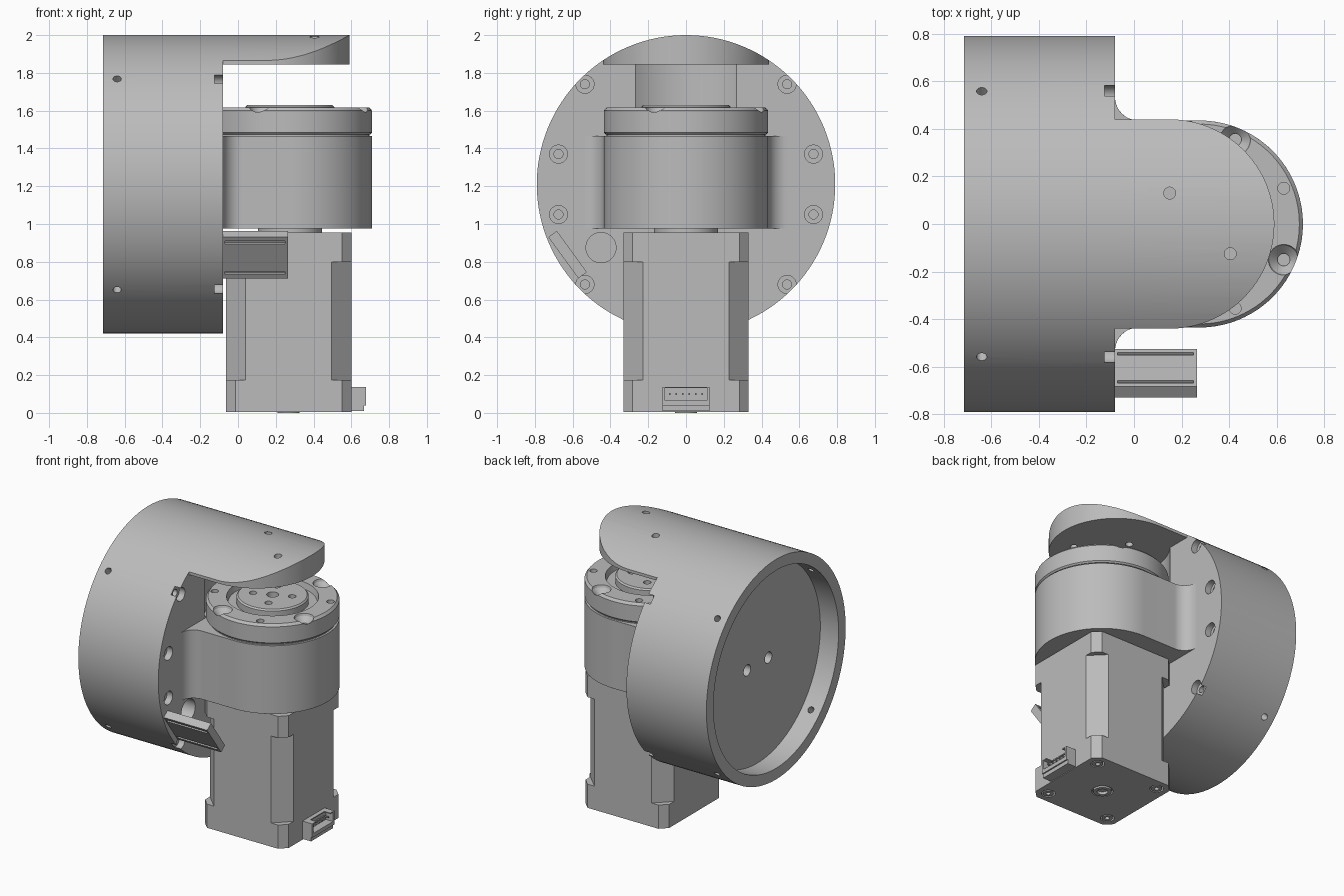
import bpy, bmesh, math
from mathutils import Vector, Matrix

old = bpy.data.objects.get("Cube")
if old:
    bpy.data.objects.remove(old, do_unlink=True)

GREY = 0.5
mat = bpy.data.materials.new("machined grey")
mat.use_nodes = True
mat.diffuse_color = (GREY, GREY, GREY, 1)
mat.node_tree.nodes["Principled BSDF"].inputs["Base Color"].default_value = (GREY, GREY, GREY, 1)

AX = 0.275          # vertical axis of gearbox and motor
HZ = 1.21           # height of the housing axis
R = 0.79            # housing radius


def finish(name, bm):
    bmesh.ops.recalc_face_normals(bm, faces=bm.faces)
    me = bpy.data.meshes.new(name)
    bm.to_mesh(me)
    bm.free()
    me.materials.append(mat)
    ob = bpy.data.objects.new(name, me)
    bpy.context.collection.objects.link(ob)
    return ob


def lathe(name, profile, origin=(0, 0, 0), axis=(0, 0, 1), steps=64):
    """Closed solid from (radius, distance) points turned about an axis."""
    bm = bmesh.new()
    turn = Vector((0, 0, 1)).rotation_difference(Vector(axis)).to_matrix().to_4x4()
    place = Matrix.Translation(origin) @ turn
    rings = []
    for r, h in profile:
        rings.append([bm.verts.new(place @ Vector((r * math.cos(a), r * math.sin(a), h)))
                      for a in (math.tau * i / steps for i in range(steps))])
    for low, high in zip(rings, rings[1:]):
        for i in range(steps):
            j = (i + 1) % steps
            bm.faces.new((low[i], low[j], high[j], high[i]))
    bm.faces.new(rings[0])
    bm.faces.new(rings[-1])
    return finish(name, bm)


def prism(name, outline, z0, z1):
    bm = bmesh.new()
    face = bm.faces.new([bm.verts.new((x, y, z0)) for x, y in outline])
    top = bmesh.ops.extrude_face_region(bm, geom=[face])["geom"]
    bmesh.ops.translate(bm, vec=(0, 0, z1 - z0),
                        verts=[v for v in top if isinstance(v, bmesh.types.BMVert)])
    return finish(name, bm)


def box(name, centre, size, tilt=0):
    bm = bmesh.new()
    m = Matrix.Translation(centre) @ Matrix.Rotation(tilt, 4, 'X') @ Matrix.Diagonal((*size, 1))
    bmesh.ops.create_cube(bm, size=1, matrix=m)
    return finish(name, bm)


def boolean(ob, tools, mode='DIFFERENCE'):
    for tool in tools:
        tool.hide_render = True
        mod = ob.modifiers.new("cut", 'BOOLEAN')
        mod.operation, mod.solver, mod.object = mode, 'EXACT', tool
        bpy.context.view_layer.objects.active = ob
        bpy.ops.object.modifier_apply(modifier=mod.name)
        bpy.data.objects.remove(tool, do_unlink=True)


def hole(origin, axis, radius, depth, start=-0.02):
    return lathe("cutter", [(radius, start), (radius, depth)], origin, axis, 24)


def arc(cx, cy, r, a0, a1, n=32):
    return [(cx + r * math.cos(math.radians(a0 + (a1 - a0) * i / n)),
             cy + r * math.sin(math.radians(a0 + (a1 - a0) * i / n))) for i in range(n + 1)]


# Round housing, open at the back
housing = lathe("housing", [(R, -0.715), (R, -0.08)], (0, 0, HZ), (1, 0, 0), 128)
cuts = [lathe("cutter", [(0.71, -0.8), (0.71, -0.57)], (0, 0, HZ), (1, 0, 0), 128),
        lathe("cutter", [(0.445, 1.475), (0.445, 1.845)], (AX, 0, 0)),
        hole((-0.08, -0.45, 0.875), (-1, 0, 0), 0.08, 0.2)]
for side in (-1, 1):
    cuts.append(hole((-0.57, side * 0.12, HZ), (1, 0, 0), 0.04, 0.12))
    for up in (-1, 1):
        # radial rim screws and counterbored face screws
        cuts.append(hole((-0.64, side * 0.48, HZ + up * 0.48), (0, side, up), 0.022, 0.2))
        for y, dz in ((0.535, 0.53), (0.675, 0.16)):
            p = (-0.08, side * y, HZ + up * dz)
            cuts.append(hole(p, (-1, 0, 0), 0.048, 0.045))
            cuts.append(hole(p, (-1, 0, 0), 0.024, 0.14))
boolean(housing, cuts)

# Overhanging visor: the cylinder wall trimmed to a rounded tongue
visor = lathe("visor", [(R, -0.085), (R, 0.7)], (0, 0, HZ), (1, 0, 0), 128)
tongue = prism("cutter", [(-0.0801, -0.44)] + arc(0.15, 0, 0.44, -90, 90, 48) + [(-0.0801, 0.44)], 1.845, 2.1)
boolean(visor, [tongue], 'INTERSECT')
boolean(visor, [hole((x, y, 2.02), (0, 0, -1), 0.025, 0.3)
                for x, y in ((0.15, 0.13), (0.405, -0.125))])

# Gearbox body with concave fillets running into the housing
outline = (arc(0.02, -0.535, 0.1, 180, 90, 12) + arc(AX, 0, 0.435, -90, 90, 64)
           + arc(0.02, 0.535, 0.1, -90, -180, 12))
gearbox = prism("gearbox_body", outline, 0.975, 1.465)
bevel = gearbox.modifiers.new("edge", 'BEVEL')
bevel.width, bevel.segments, bevel.limit_method = 0.008, 1, 'ANGLE'
bevel.angle_limit = math.radians(60)
lathe("gearbox_neck", [(0.42, 1.46), (0.42, 1.485)], (AX, 0, 0), steps=96)
lathe("motor_boss", [(0.17, 0.95), (0.17, 0.98)], (AX, 0, 0))

# Output flange with countersunk and plain screw holes
flange = lathe("flange_ring", [(0.425, 1.475), (0.435, 1.485), (0.435, 1.6), (0.42, 1.617),
                               (0.3, 1.617), (0.29, 1.575)], (AX, 0, 0), steps=96)
cuts = []
for k in range(4):
    for angle, big in ((67, True), (23, False)):
        a = math.radians(angle + 90 * k)
        p = (AX + 0.385 * math.cos(a), 0.385 * math.sin(a), 1.617)
        cuts.append(hole(p, (0, 0, -1), 0.025, 0.09))
        if big:
            cuts.append(lathe("cutter", [(0.068, -0.01), (0.06, 0.015), (0.026, 0.05)], p, (0, 0, -1), 24))
boolean(flange, cuts)
disc = lathe("output_disc", [(0.235, 1.56), (0.235, 1.62), (0.225, 1.63)], (AX, 0, 0))
spots = [(AX + 0.13 * math.cos(a), 0.13 * math.sin(a), 1.63)
         for a in (math.radians(23 + 90 * k) for k in range(4))]
boolean(disc, [hole(p, (0, 0, -1), 0.025, 0.05) for p in spots]
        + [hole((AX, 0, 1.63), (0, 0, -1), 0.04, 0.05)])


# Motor: two end caps and a body with wider corner chamfers
def chamfered(name, c, z0, z1, h=0.332):
    pts = []
    for k in range(4):
        rot = Matrix.Rotation(math.pi / 2 * k, 2)
        for q in ((h, h - c), (h - c, h)):
            v = rot @ Vector(q)
            pts.append((0.268 + v.x, v.y))
    return prism(name, pts, z0, z1)


chamfered("motor_body", 0.105, 0.175, 0.8)
chamfered("motor_top_cap", 0.05, 0.8, 0.955)
cap = chamfered("motor_bottom_cap", 0.05, 0.005, 0.175)
corners = [(0.268 + sx * 0.25, sy * 0.25, 0.005) for sx in (-1, 1) for sy in (-1, 1)]
boolean(cap, [hole(p, (0, 0, 1), 0.045, 0.03) for p in corners]
        + [hole((0.268, 0, 0.005), (0, 0, 1), 0.07, 0.02)])
for p in corners:
    screw = lathe("motor_screw", [(0.035, 0), (0.035, 0.035)], p)
    boolean(screw, [hole(p, (0, 0, 1), 0.016, 0.02)])
bearing = lathe("motor_bearing", [(0.058, 0), (0.058, 0.03)], (0.268, 0, 0))
boolean(bearing, [hole((0.268, 0, 0), (0, 0, 1), 0.035, 0.02)])

# Motor plug socket with its row of pins
socket = box("plug_socket", (0.632, 0, 0.088), (0.09, 0.25, 0.1))
boolean(socket, [box("cutter", (0.66, 0, 0.098), (0.08, 0.22, 0.065)),
                 box("cutter", (0.66, 0, 0.135), (0.06, 0.16, 0.04))])
box("socket_base", (0.63, 0, 0.027), (0.075, 0.25, 0.034))
for i in range(6):
    box("socket_pin", (0.64, (i - 2.5) * 0.034, 0.1), (0.04, 0.008, 0.008))

# Tilted cable tab with grooves on both broad faces
tilt = math.radians(-54)
tab_centre = Vector((0.09, -0.627, 0.838))
tab = box("cable_tab", tab_centre, (0.35, 0.27, 0.056), tilt)
turn = Matrix.Rotation(tilt, 3, 'X')
boolean(tab, [box("cutter", tab_centre + turn @ Vector((0, s * 0.1, f * 0.028)), (0.32, 0.02, 0.024), tilt)
              for s in (-1, 1) for f in (-1, 1)])

# Smooth round surfaces, keep machined edges crisp
for ob in bpy.context.scene.objects:
    if ob.type == 'MESH':
        bpy.ops.object.select_all(action='DESELECT')
        ob.select_set(True)
        bpy.context.view_layer.objects.active = ob
        bpy.ops.object.shade_smooth_by_angle(angle=math.radians(25))
